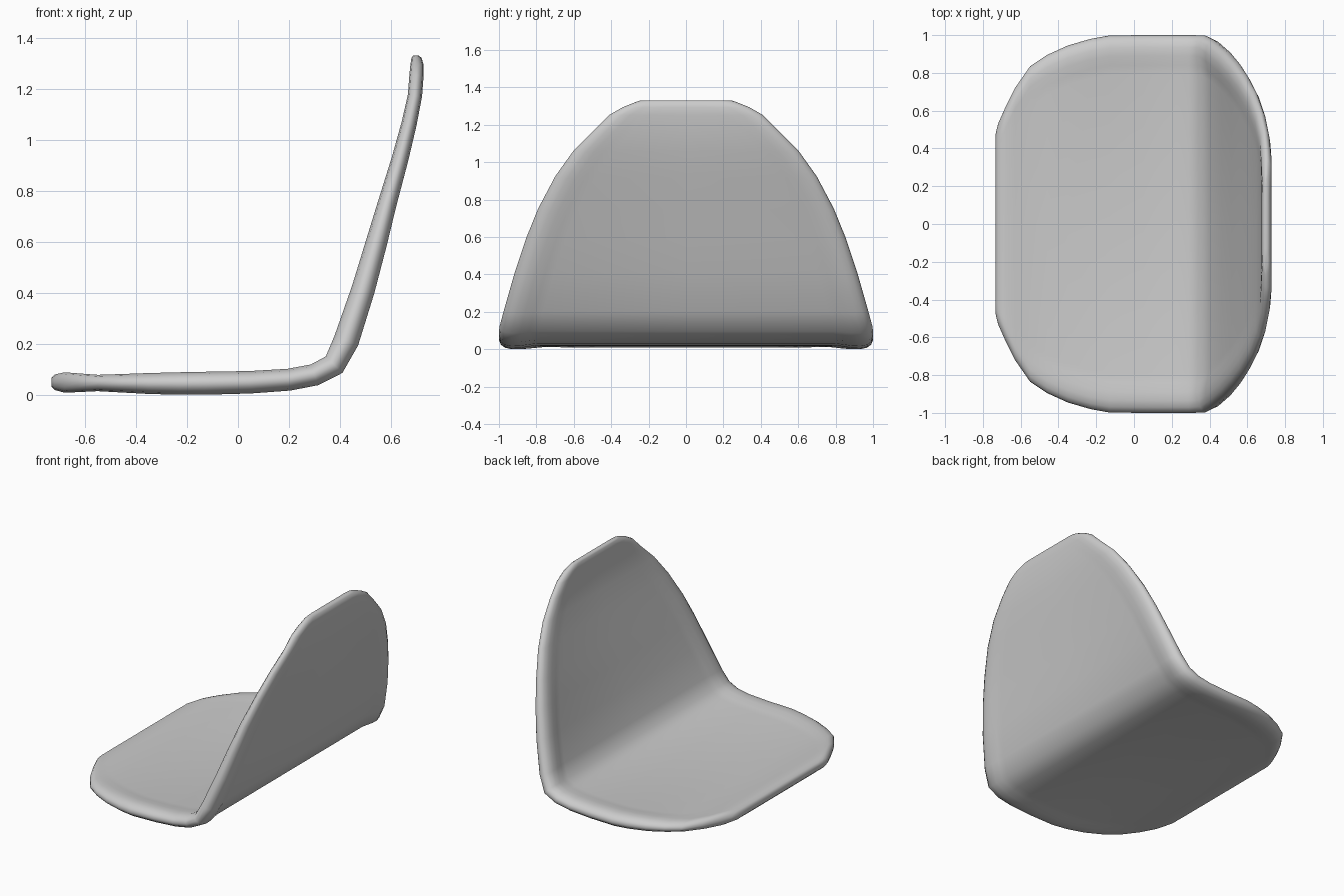
import bpy, bmesh
from mathutils import Vector

# Stations along the side profile, front lip to top of the back:
# x, z, half width, panel half thickness, rim half thickness
stations = [
    (-0.732, 0.056, 0.48, 0.016, 0.016), (-0.72, 0.056, 0.53, 0.030, 0.030),
    (-0.68, 0.055, 0.62, 0.038, 0.040), (-0.63, 0.054, 0.72, 0.034, 0.037),
    (-0.55, 0.053, 0.835, 0.028, 0.032), (-0.46, 0.052, 0.895, 0.028, 0.036),
    (-0.35, 0.051, 0.945, 0.028, 0.041), (-0.23, 0.051, 0.98, 0.028, 0.044),
    (-0.13, 0.052, 0.998, 0.028, 0.045), (0.05, 0.056, 1.0, 0.028, 0.044),
    (0.20, 0.066, 1.0, 0.028, 0.043), (0.30, 0.085, 1.0, 0.030, 0.043),
    (0.377, 0.125, 0.998, 0.032, 0.046), (0.425, 0.22, 0.972, 0.030, 0.050),
    (0.491, 0.42, 0.915, 0.028, 0.046), (0.542, 0.60, 0.855, 0.028, 0.042),
    (0.586, 0.76, 0.79, 0.027, 0.037), (0.635, 0.93, 0.70, 0.026, 0.033),
    (0.671, 1.07, 0.60, 0.025, 0.030), (0.694, 1.18, 0.49, 0.024, 0.028),
    (0.700, 1.26, 0.41, 0.025, 0.028), (0.702, 1.30, 0.34, 0.026, 0.026),
    (0.700, 1.328, 0.27, 0.020, 0.020), (0.698, 1.338, 0.24, 0.010, 0.010),
]


def half_section(w, p, r):
    """Points from the panel centre out to the side edge: (y, offset)."""
    return [(0, p), (w - 0.21, p), (w - 0.16, p + (r - p) * 0.4),
            (w - 0.11, r * 0.97), (w - 0.065, r), (w - 0.03, r * 0.82),
            (w - 0.008, r * 0.45), (w, 0)]


bm = bmesh.new()
rings = []
for i, (x, z, w, p, r) in enumerate(stations):
    c = Vector((x, 0, z))
    # Normal halves the angle between the neighbouring profile segments
    t = Vector((0, 0, 0))
    for a, b in ((i - 1, i), (i, i + 1)):
        if a >= 0 and b < len(stations):
            A, B = stations[a], stations[b]
            t += Vector((B[0] - A[0], 0, B[1] - A[1])).normalized()
    if i < 2:
        t = Vector((1, 0, 0))
    if i > len(stations) - 4:
        t = Vector((0, 0, 1))
    t.normalize()
    n = Vector((-t.z, 0, t.x))
    h = half_section(w, p, r)
    loop = h + [(y, -o) for y, o in h[-2::-1]]
    loop += [(-y, o) for y, o in loop[-2:0:-1]]
    rings.append([bm.verts.new(c + n * o + Vector((0, y, 0))) for y, o in loop])

# Skin the rings and close both ends
for a, b in zip(rings, rings[1:]):
    for k in range(len(a)):
        m = (k + 1) % len(a)
        bm.faces.new((a[k], a[m], b[m], b[k]))
bm.faces.new(rings[0])
bm.faces.new(rings[-1])
bmesh.ops.recalc_face_normals(bm, faces=bm.faces[:])

# Seat shell
mesh = bpy.data.meshes.new("seat_shell")
bm.to_mesh(mesh)
bm.free()
seat = bpy.data.objects.new("seat_shell", mesh)
bpy.context.collection.objects.link(seat)
low = min(v.co.z for v in mesh.vertices)
for v in mesh.vertices:
    v.co.z -= low
bpy.context.view_layer.objects.active = seat
seat.select_set(True)
bpy.ops.object.shade_smooth_by_angle(angle=0.9)
